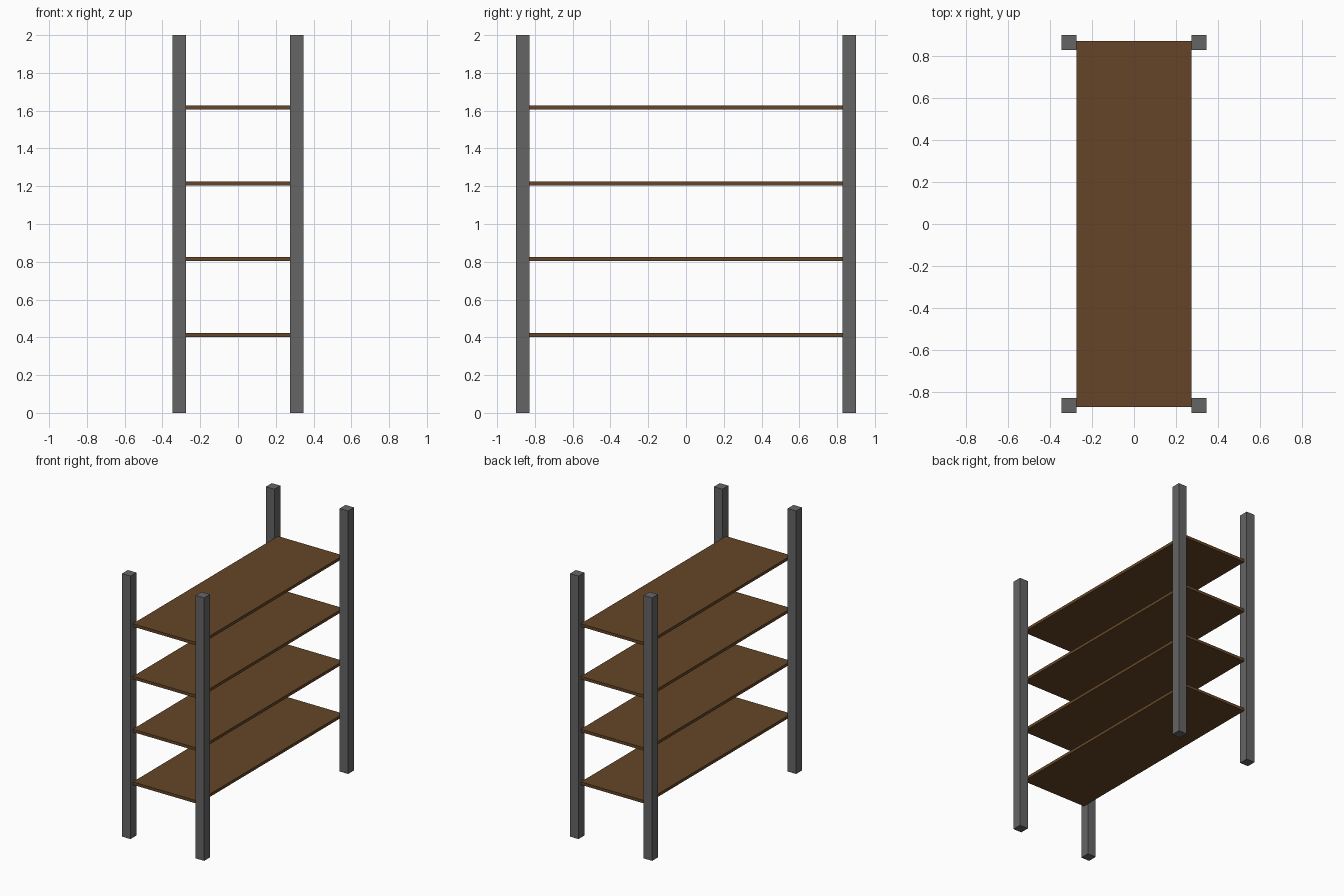
import bpy

if "Cube" in bpy.data.objects:
    bpy.data.objects.remove(bpy.data.objects["Cube"])

POST_X, POST_Y, POST_W, HEIGHT = 0.31, 0.865, 0.071, 2.0
SHELF_SIZE = (0.549, 1.744, 0.022)


def material(name, rgb):
    mat = bpy.data.materials.new(name)
    mat.diffuse_color = (*rgb, 1)
    mat.use_nodes = True
    mat.node_tree.nodes["Principled BSDF"].inputs["Base Color"].default_value = mat.diffuse_color
    return mat


def box(name, centre, size, mat):
    bpy.ops.mesh.primitive_cube_add(size=1, location=centre)
    obj = bpy.context.object
    obj.name = name
    obj.scale = size
    bpy.ops.object.transform_apply(location=False, rotation=False, scale=True)
    obj.data.materials.append(mat)
    return obj


steel = material("dark_steel", (0.13, 0.13, 0.13))
wood = material("brown_wood", (0.13, 0.06, 0.02))

# Four corner posts
for side, sx in (("left", -1), ("right", 1)):
    for end, sy in (("front", -1), ("back", 1)):
        box(f"{end}_{side}_post", (sx * POST_X, sy * POST_Y, HEIGHT / 2),
            (POST_W, POST_W, HEIGHT), steel)

# Four evenly spaced shelf boards
for i in range(4):
    box(f"shelf_{i + 1}", (0, 0, 0.413 + 0.401 * i), SHELF_SIZE, wood)
